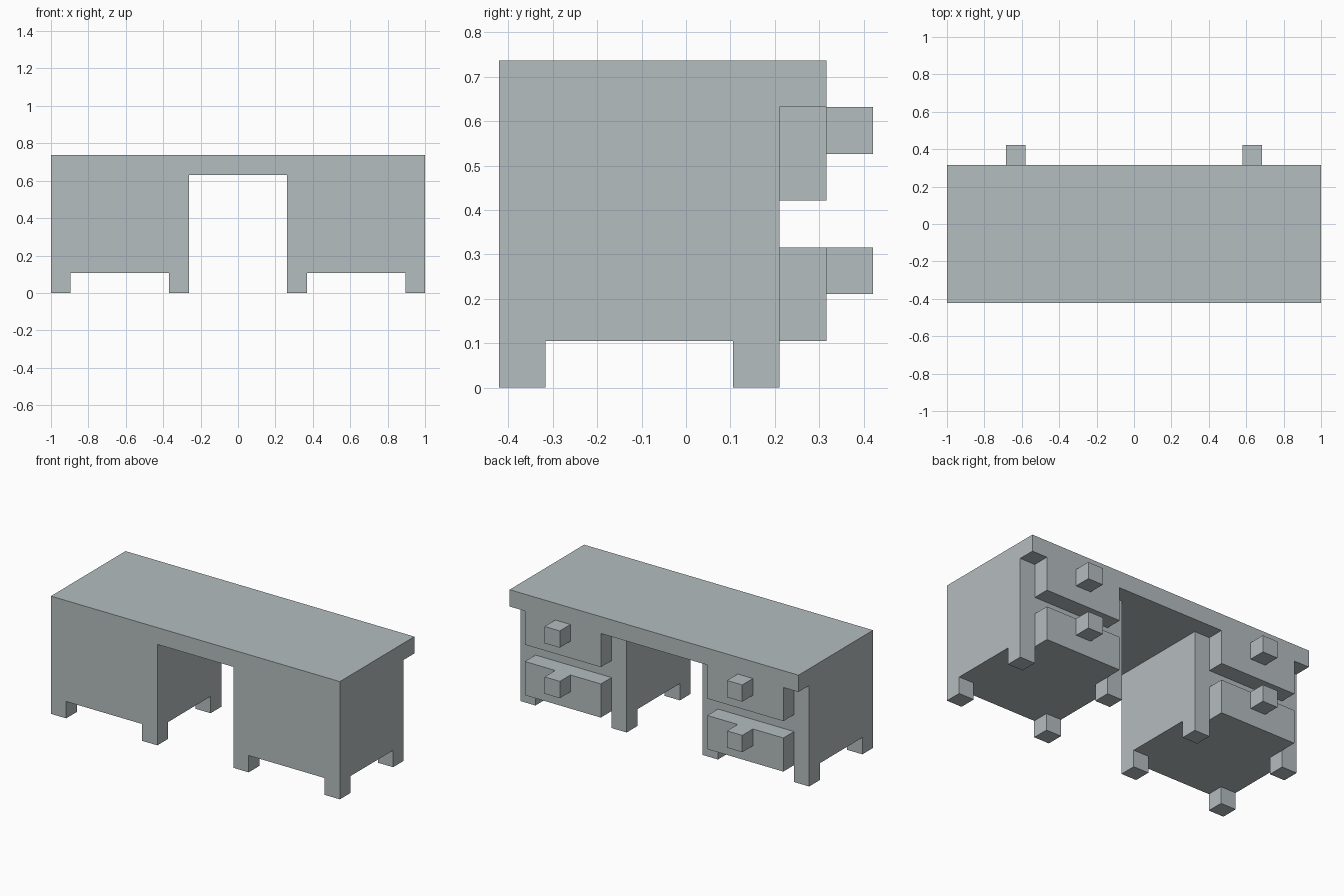
import bpy
import bmesh
from mathutils import Matrix, Vector

cube = bpy.data.objects.get("Cube")
if cube:
    bpy.data.objects.remove(cube, do_unlink=True)

U = 2 / 19  # the desk is laid out on a module, 19 modules long

# Single painted finish
grey = bpy.data.materials.new("blue_grey")
grey.use_nodes = True
COLOUR = (0.46, 0.51, 0.52, 1)
grey.diffuse_color = COLOUR
grey.node_tree.nodes["Principled BSDF"].inputs["Base Color"].default_value = COLOUR


def box(name, x, y, z):
    """Box spanning the given (min, max) ranges in modules."""
    lo, hi = (Vector(c) * U for c in zip(x, y, z))
    bm = bmesh.new()
    bmesh.ops.create_cube(
        bm, size=1,
        matrix=Matrix.Translation((lo + hi) / 2) @ Matrix.Diagonal((*(hi - lo), 1)))
    mesh = bpy.data.meshes.new(name)
    bm.to_mesh(mesh)
    bm.free()
    mesh.materials.append(grey)
    obj = bpy.data.objects.new(name, mesh)
    bpy.context.collection.objects.link(obj)
    return obj


# Desk top, overhanging the drawer side by one module
box("desk_top", (-9.5, 9.5), (-4, 3), (6, 7))

for side, s in (("left", 1), ("right", -1)):
    def part(name, x, y, z):
        return box(f"{side}_{name}", sorted((s * x[0], s * x[1])), y, z)

    # Pedestal on four stub feet
    part("pedestal", (2.5, 9.5), (-4, 2), (1, 6))
    for xn, x in (("inner", 2.5), ("outer", 8.5)):
        for yn, y in (("front", -4), ("back", 1)):
            part(f"{yn}_{xn}_foot", (x, x + 1), (y, y + 1), (0, 1))

    # Two drawers, each with a square knob flush with its top edge
    for level, z in (("lower", 1), ("upper", 4)):
        part(f"{level}_drawer", (3.5, 8.5), (2, 3), (z, z + 2))
        part(f"{level}_knob", (5.5, 6.5), (3, 4), (z + 1, z + 2))
